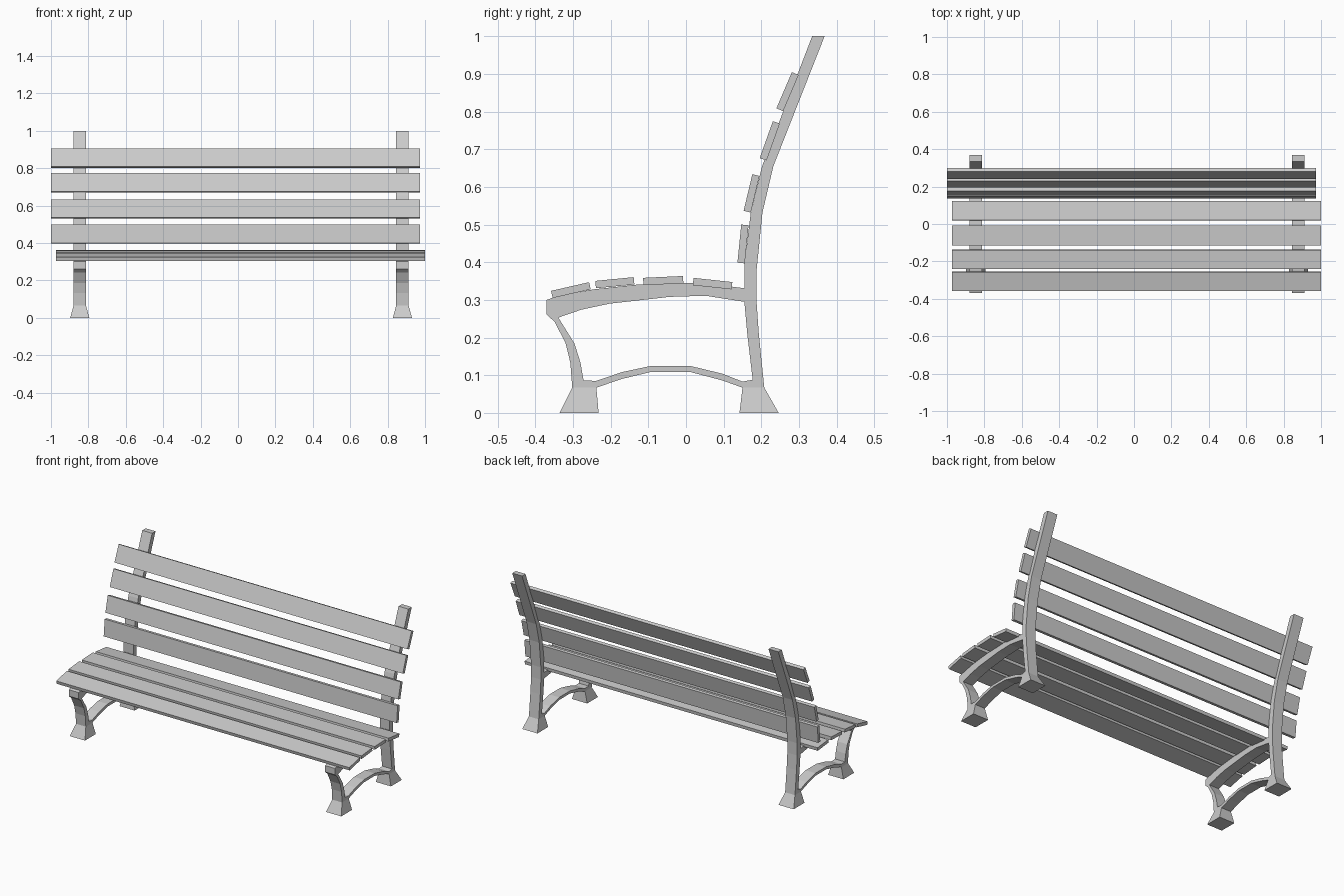
import bpy, bmesh, math

if "Cube" in bpy.data.objects:
    bpy.data.objects.remove(bpy.data.objects["Cube"])

FRAME_X = (-0.846, 0.879)
HALF_W = 0.033

# Side outline (y, z): post, stretcher underside, front leg, seat arm
OUTER = [(0.368, 1.0), (0.232, 0.655), (0.203, 0.532), (0.187, 0.375), (0.187, 0.30),
         (0.193, 0.213), (0.206, 0.085), (0.208, 0.067), (0.15, 0.067),
         (0.097, 0.086), (0.01, 0.109), (-0.092, 0.109), (-0.171, 0.09), (-0.238, 0.067),
         (-0.302, 0.067), (-0.307, 0.133), (-0.32, 0.186), (-0.349, 0.242), (-0.37, 0.261),
         (-0.37, 0.30), (-0.34, 0.311), (-0.245, 0.328), (-0.125, 0.341), (0.0, 0.345),
         (0.05, 0.344), (0.155, 0.331), (0.155, 0.395), (0.172, 0.532), (0.202, 0.655),
         (0.335, 1.0)]
# Opening below the seat
HOLE = [(-0.339, 0.253), (-0.296, 0.184), (-0.28, 0.133), (-0.272, 0.086), (-0.238, 0.085),
        (-0.171, 0.108), (-0.092, 0.125), (0.01, 0.125), (0.097, 0.104), (0.15, 0.083),
        (0.177, 0.088), (0.163, 0.207), (0.155, 0.295), (0.052, 0.311), (-0.044, 0.308),
        (-0.203, 0.29), (-0.278, 0.274)]


def add_mesh(name, verts, faces):
    me = bpy.data.meshes.new(name)
    me.from_pydata(verts, [], faces)
    bm = bmesh.new()
    bm.from_mesh(me)
    bmesh.ops.recalc_face_normals(bm, faces=bm.faces)
    bm.to_mesh(me)
    bm.free()
    ob = bpy.data.objects.new(name, me)
    bpy.context.collection.objects.link(ob)
    return ob


BOX = [(0, 1, 2, 3), (4, 5, 6, 7)] + [(i, (i + 1) % 4, (i + 1) % 4 + 4, i + 4) for i in range(4)]


def slat(name, a, b, x0, x1, thick=0.0195):
    """Board whose underside runs from a to b in the side view."""
    dy, dz = b[0] - a[0], b[1] - a[1]
    k = thick / math.hypot(dy, dz)
    ny, nz = -dz * k, dy * k
    sec = [a, b, (b[0] + ny, b[1] + nz), (a[0] + ny, a[1] + nz)]
    add_mesh(name, [(x, y, z) for x in (x0, x1) for y, z in sec], BOX)


def foot(name, x, bottom, top, height=0.067):
    """Flared block under a leg."""
    verts = []
    for (y0, y1), w, z in ((bottom, 0.051, 0), (top, HALF_W, height)):
        verts += [(x - w, y0, z), (x + w, y0, z), (x + w, y1, z), (x - w, y1, z)]
    add_mesh(name, verts, BOX)


def side_frame(name, x):
    """Cast side frame: filled outline with an opening, extruded along x."""
    cu = bpy.data.curves.new(name, 'CURVE')
    cu.dimensions = '2D'
    cu.fill_mode = 'BOTH'
    cu.extrude = HALF_W
    for pts in (OUTER, HOLE):
        sp = cu.splines.new('POLY')
        sp.points.add(len(pts) - 1)
        for p, (y, z) in zip(sp.points, pts):
            p.co = (y, z, 0, 1)
        sp.use_cyclic_u = True
    ob = bpy.data.objects.new(name, cu)
    ob.rotation_euler = (math.pi / 2, 0, math.pi / 2)
    ob.location.x = x
    bpy.context.collection.objects.link(ob)
    bpy.ops.object.select_all(action='DESELECT')
    ob.select_set(True)
    bpy.context.view_layer.objects.active = ob
    bpy.ops.object.convert(target='MESH')
    for p in bpy.context.object.data.polygons:
        p.use_smooth = False


# Side frames and feet
for side, x in zip(("left", "right"), FRAME_X):
    side_frame(f"{side}_side_frame", x)
    foot(f"{side}_front_foot", x, (-0.336, -0.232), (-0.302, -0.238))
    foot(f"{side}_back_foot", x, (0.142, 0.246), (0.15, 0.208))

# Seat slats, front to back
SEAT = [((-0.354, 0.305), (-0.253, 0.328)), ((-0.239, 0.331), (-0.137, 0.341)),
        ((-0.113, 0.339), (-0.007, 0.344)), ((0.018, 0.339), (0.121, 0.328))]
for i, (a, b) in enumerate(SEAT):
    slat(f"seat_slat_{i + 1}", a, b, -0.972, 1.0)

# Backrest slats, bottom to top
BACK = [((0.156, 0.397), (0.166, 0.498)), ((0.172, 0.532), (0.195, 0.629)),
        ((0.214, 0.670), (0.249, 0.768)), ((0.258, 0.801), (0.299, 0.897))]
for i, (a, b) in enumerate(BACK):
    slat(f"back_slat_{i + 1}", a, b, -1.0, 0.972)
